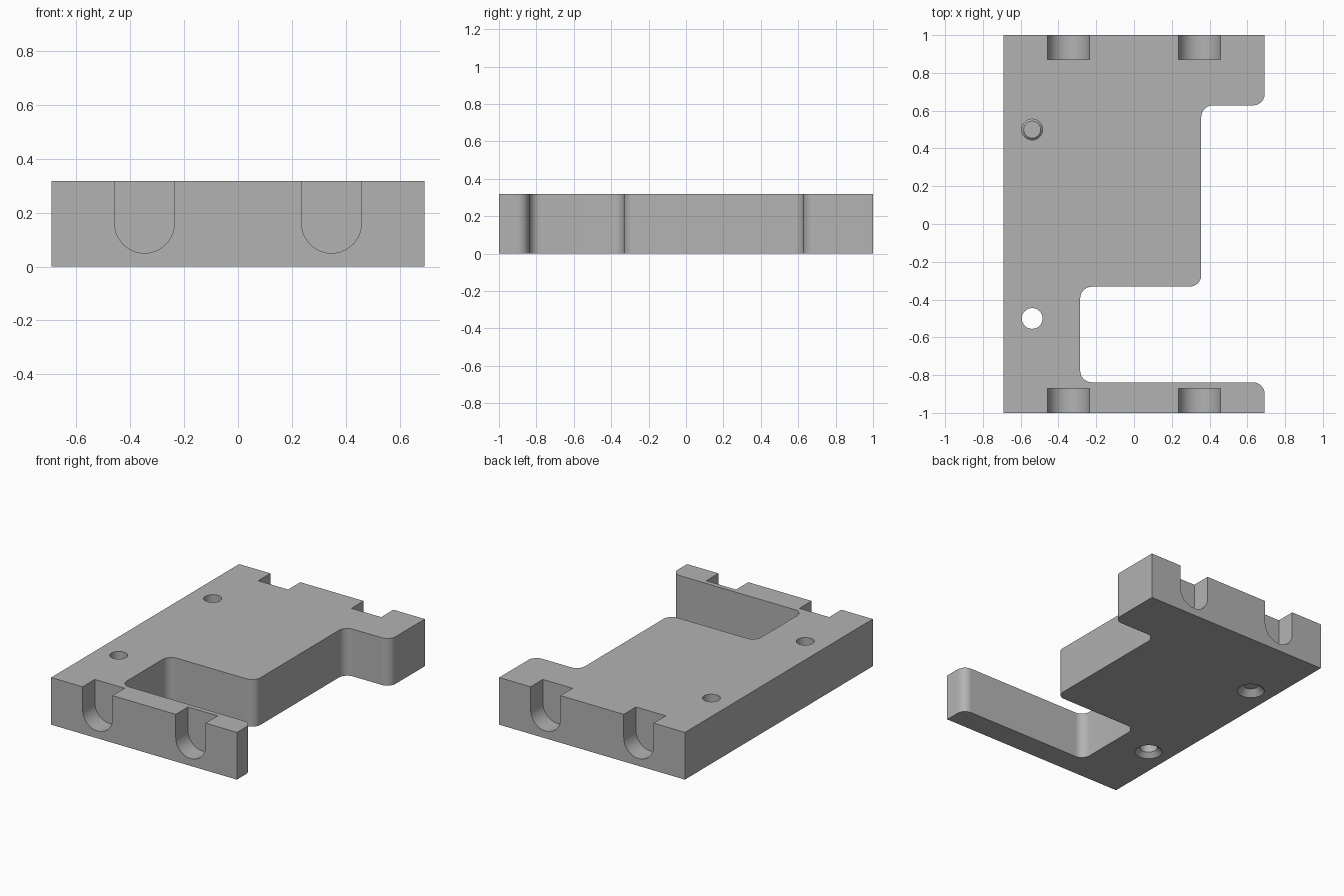
import bpy, bmesh, math
from mathutils import Matrix, Vector

if "Cube" in bpy.data.objects:
    bpy.data.objects.remove(bpy.data.objects["Cube"], do_unlink=True)

HEIGHT = 0.318
HALF_X = 0.692

grey = bpy.data.materials.new("plain grey")
grey.use_nodes = True
grey.diffuse_color = (0.45, 0.45, 0.45, 1)
grey.node_tree.nodes["Principled BSDF"].inputs["Base Color"].default_value = grey.diffuse_color


def add_object(name, bm):
    bmesh.ops.recalc_face_normals(bm, faces=bm.faces)
    mesh = bpy.data.meshes.new(name)
    bm.to_mesh(mesh)
    bm.free()
    mesh.materials.append(grey)
    obj = bpy.data.objects.new(name, mesh)
    bpy.context.collection.objects.link(obj)
    return obj


def prism(points, direction):
    """Closed outline swept along a direction."""
    bm = bmesh.new()
    face = bm.faces.new([bm.verts.new(p) for p in points])
    swept = bmesh.ops.extrude_face_region(bm, geom=[face], use_keep_orig=True)
    moved = [g for g in swept["geom"] if isinstance(g, bmesh.types.BMVert)]
    bmesh.ops.translate(bm, verts=moved, vec=direction)
    return bm


# Plate body: outline with stepped cut-outs, then rounded inner corners
sharp = [(HALF_X, 1), (-HALF_X, 1), (-HALF_X, -1), (HALF_X, -1)]
rounded = [(HALF_X, -0.838), (-0.285, -0.838), (-0.285, -0.332),
           (0.356, -0.332), (0.356, 0.628), (HALF_X, 0.628)]
bm = prism([(x, y, 0) for x, y in sharp + rounded], (0, 0, HEIGHT))


def is_rounded_edge(edge):
    a, b = (v.co for v in edge.verts)
    return (abs(a.z - b.z) > 0.1 and
            any((a.xy - Vector(p)).length < 0.001 for p in rounded))


bmesh.ops.bevel(bm, geom=[e for e in bm.edges if is_rounded_edge(e)],
                offset=0.062, offset_type='OFFSET', segments=10,
                profile=0.5, affect='EDGES')
plate = add_object("mounting_plate", bm)
cutters = []

# U-shaped slots in the front and back ends
for side in (-1, 1):
    for x in (-0.347, 0.347):
        r, zc = 0.111, 0.161
        arc = [math.pi + math.pi * i / 24 for i in range(25)]
        outline = [(x + r * math.cos(a), side * 0.87, zc + r * math.sin(a)) for a in arc]
        outline += [(x + r, side * 0.87, 0.5), (x - r, side * 0.87, 0.5)]
        cutters.append(add_object("slot_cutter", prism(outline, (0, side * 0.3, 0))))

# Screw holes, countersunk from below
for y in (-0.5, 0.5):
    for label, r1, r2, z0, z1 in (("hole_cutter", 0.055, 0.055, -0.1, 0.5),
                                  ("countersink_cutter", 0.095, 0.045, -0.01, 0.04)):
        bm = bmesh.new()
        bmesh.ops.create_cone(bm, cap_ends=True, segments=40, radius1=r1, radius2=r2,
                              depth=z1 - z0,
                              matrix=Matrix.Translation((-0.539, y, (z0 + z1) / 2)))
        cutters.append(add_object(label, bm))

# Cut everything, apply, and drop the cutters
bpy.context.view_layer.objects.active = plate
for cutter in cutters:
    mod = plate.modifiers.new("cut", 'BOOLEAN')
    mod.operation = 'DIFFERENCE'
    mod.solver = 'EXACT'
    mod.object = cutter
    bpy.ops.object.modifier_apply(modifier=mod.name)
    bpy.data.objects.remove(cutter, do_unlink=True)

bpy.ops.object.select_all(action='DESELECT')
plate.select_set(True)
bpy.ops.object.shade_smooth_by_angle(angle=math.radians(30))
